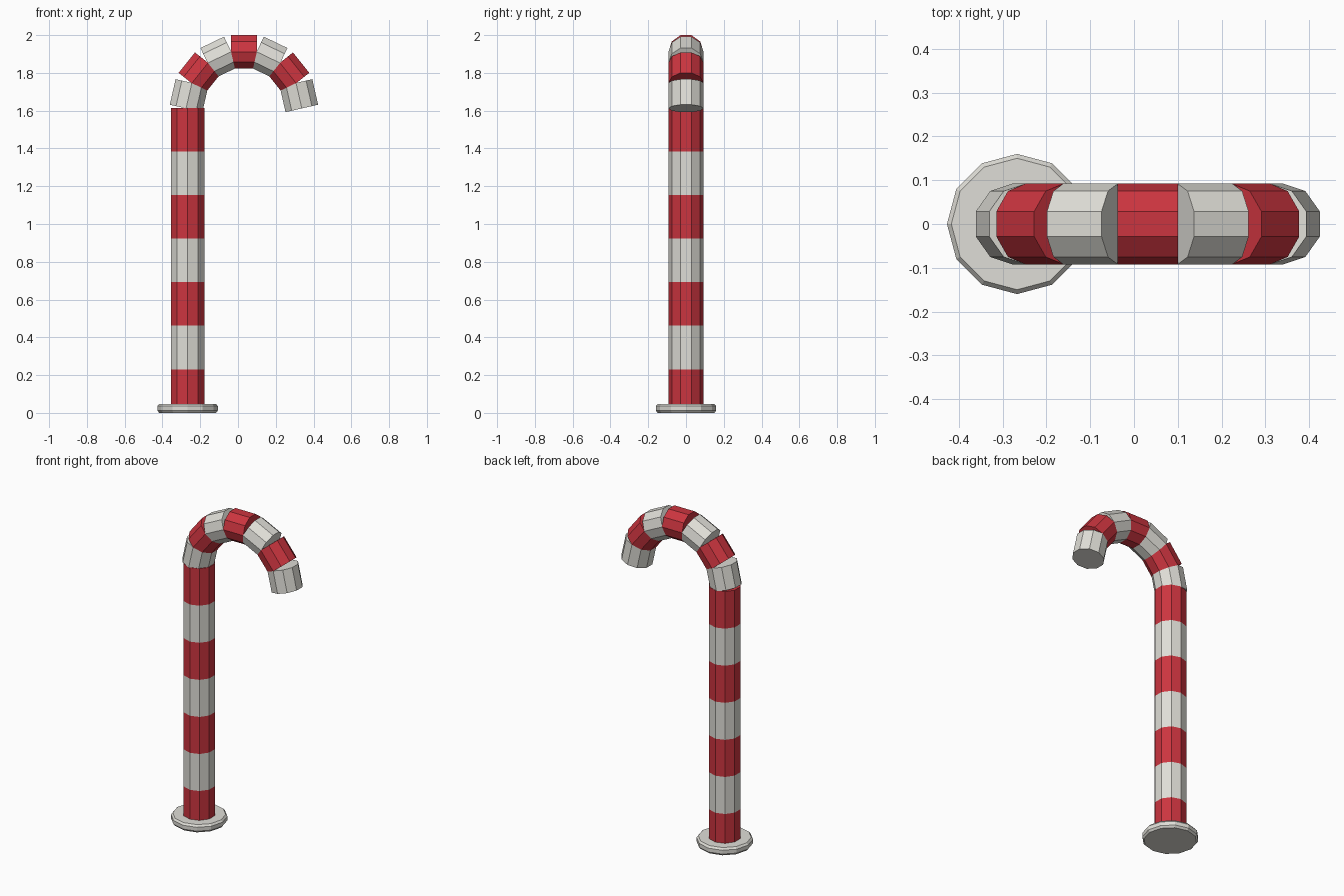
import bpy, bmesh, math
from mathutils import Matrix, Vector

if "Cube" in bpy.data.objects:
    bpy.data.objects.remove(bpy.data.objects["Cube"])


def make_mat(name, rgb):
    m = bpy.data.materials.new(name)
    m.diffuse_color = (*rgb, 1)
    m.use_nodes = True
    m.node_tree.nodes["Principled BSDF"].inputs["Base Color"].default_value = m.diffuse_color
    return m


RED = make_mat("candy red", (0.60, 0.035, 0.05))
WHITE = make_mat("warm white", (0.74, 0.73, 0.68))

POLE_X = -0.267          # pole axis
R = 0.093                # pole radius, 10 sides with a corner on +y
POLE_TOP = 1.615
STRIPES = 7
ARC_X, ARC_R = 0.0315, 0.2985   # hook arc centre and radius


def lathe(name, rings, sides, mats, matrix, rule=lambda i: 0):
    """Flat-faced turned part from (radius, z) rings; rule(i) colours band i."""
    bm = bmesh.new()
    loops = []
    for r, z in rings:
        loops.append([bm.verts.new((r * math.sin(2 * math.pi * k / sides),
                                    r * math.cos(2 * math.pi * k / sides), z))
                      for k in range(sides)])
    for i, (a, b) in enumerate(zip(loops, loops[1:])):
        for k in range(sides):
            n = (k + 1) % sides
            bm.faces.new((a[k], a[n], b[n], b[k])).material_index = rule(i)
    bm.faces.new(loops[0]).material_index = rule(0)
    bm.faces.new(loops[-1]).material_index = rule(len(rings) - 2)
    bmesh.ops.recalc_face_normals(bm, faces=bm.faces)
    me = bpy.data.meshes.new(name)
    bm.to_mesh(me)
    bm.free()
    for m in mats:
        me.materials.append(m)
    ob = bpy.data.objects.new(name, me)
    ob.matrix_world = matrix
    bpy.context.collection.objects.link(ob)
    return ob


at_pole = Matrix.Translation((POLE_X, 0, 0))

# Base disc with chamfered rims
lathe("base_disc", [(0.15, 0), (0.16, 0.012), (0.16, 0.036), (0.15, 0.048)],
      12, [WHITE], at_pole)

# Straight striped pole, red at both ends
lathe("striped_pole",
      [(R, max(0.002, POLE_TOP * i / STRIPES)) for i in range(STRIPES + 1)],
      10, [RED, WHITE], at_pole, lambda i: i % 2)

# Hook: seven straight segments along a half circle, white first
SEGS, HALF = 7, 0.0692
for i in range(SEGS):
    a = math.pi * (i + 0.5) / SEGS
    pos = Vector((ARC_X - ARC_R * math.cos(a), 0, POLE_TOP - 0.002 + ARC_R * math.sin(a)))
    lathe(f"hook_segment_{i + 1}", [(R, -HALF), (R, HALF)], 10,
          [RED if i % 2 else WHITE],
          Matrix.Translation(pos) @ Matrix.Rotation(a, 4, 'Y'))
